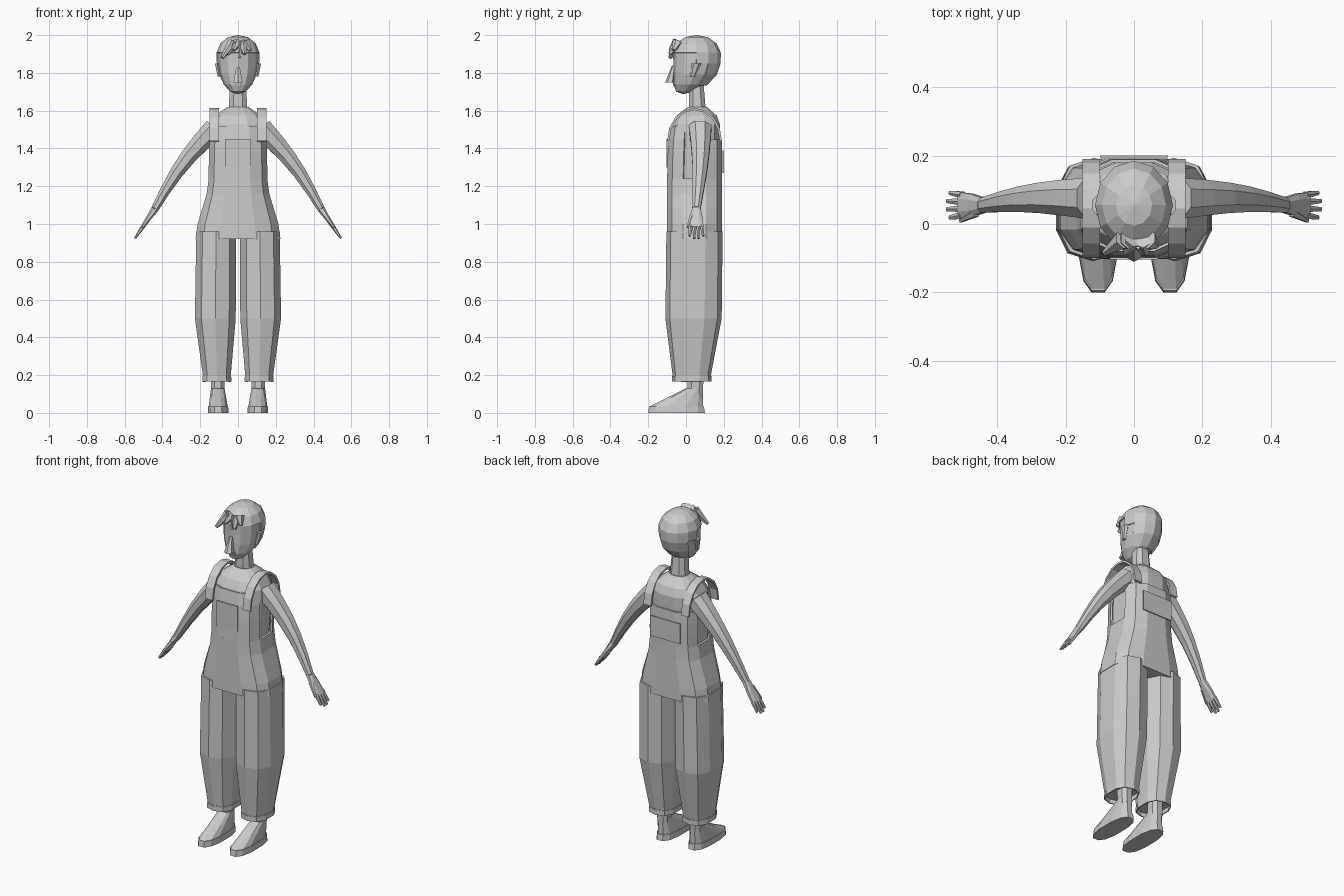
import bpy, bmesh
from math import cos, sin, pi, copysign
from mathutils import Vector

if "Cube" in bpy.data.objects:
    bpy.data.objects.remove(bpy.data.objects["Cube"])

grey = bpy.data.materials.new("plain grey")
grey.use_nodes = True
grey.diffuse_color = (.6, .6, .6, 1)
grey.node_tree.nodes["Principled BSDF"].inputs["Base Color"].default_value = grey.diffuse_color

RIGHTWARD, BACKWARD, UPWARD = Vector((1, 0, 0)), Vector((0, 1, 0)), Vector((0, 0, 1))


def finish(name, bm, mirror=False, thickness=0, keep=None):
    """Trim unwanted faces, then make the object with its modifiers."""
    if keep:
        trimmed = [face for face in bm.faces if not keep(face.calc_center_median())]
        bmesh.ops.delete(bm, geom=trimmed, context='FACES')
    bmesh.ops.recalc_face_normals(bm, faces=bm.faces)
    mesh = bpy.data.meshes.new(name)
    bm.to_mesh(mesh)
    bm.free()
    mesh.materials.append(grey)
    obj = bpy.data.objects.new(name, mesh)
    bpy.context.collection.objects.link(obj)
    if thickness:
        obj.modifiers.new("thickness", 'SOLIDIFY').thickness = thickness
    if mirror:
        obj.modifiers.new("mirror", 'MIRROR').use_mirror_merge = False


def bridge(bm, rows, closed):
    """Join matching rows of vertices with four-sided faces."""
    for low, high in zip(rows, rows[1:]):
        for i in range(0 if closed else 1, len(low)):
            bm.faces.new((low[i - 1], low[i], high[i], high[i - 1]))


def tube(name, start, end, size, end_size, steps=1, blend=lambda t: t, across=None,
         bend=(0, 0, 0), sides=12, power=2.5, caps=True, **options):
    """Rounded-square tube; rings stay level unless an across direction tilts them."""
    start, end, bend = Vector(start), Vector(end), Vector(bend)
    u, v = RIGHTWARD, BACKWARD
    if across:
        axis = (end - start).normalized()
        u = (across - axis * axis.dot(across)).normalized()
        v = axis.cross(u)
    bm = bmesh.new()
    rows = []
    for step in range(steps + 1):
        t = step / steps
        centre = start.lerp(end, t) + bend * sin(pi * t)
        radius = Vector(size).lerp(Vector(end_size), blend(t))
        row = []
        for i in range(sides):
            angle = 2 * pi * (i + .5) / sides
            a, b = (copysign(abs(w / cos(pi / sides)) ** (2 / power), w)
                    for w in (cos(angle), sin(angle)))
            row.append(bm.verts.new(centre + u * radius.x * a + v * radius.y * b))
        rows.append(row)
    bridge(bm, rows, closed=True)
    if caps:
        bm.faces.new(rows[0])
        bm.faces.new(rows[-1])
    finish(name, bm, **options)


def band(name, path, left, right, thickness, mirror=False):
    """Flat band of constant width following (y, z) points."""
    bm = bmesh.new()
    rows = [[bm.verts.new((x, y, z)) for x in (left, right)] for y, z in path]
    bridge(bm, rows, closed=False)
    finish(name, bm, mirror, thickness)


def skull(name, grow, **options):
    """Ball with a broad crown and a chin drawn forward and down."""
    bm = bmesh.new()
    bmesh.ops.create_uvsphere(bm, u_segments=12, v_segments=8, radius=1)
    for vert in bm.verts:
        x, y, z = vert.co
        crown, chin = 1 + max(z, 0) / 4, max(-z, 0) ** 2
        shape = Vector((x * crown * .107, y * crown * .122, z * .143)) * grow
        vert.co = shape + Vector((0, .055 - .07 * chin, 1.85 - .02 * chin))
    finish(name, bm, **options)


def smooth(t):
    return t * t * (3 - 2 * t)


# Shirt, shoulders and neck
chest = (.15, .13)
tube("shirt", (0, .045, 1.2), (0, .05, 1.48), (.14, .13), chest, steps=2)
tube("shoulders", (0, .05, 1.48), (0, .06, 1.62), chest, (.055, .05), 3, lambda t: t ** 3)
tube("neck", (0, .06, 1.6), (0, .055, 1.74), (.05, .045), (.042, .038), sides=8)

# Overalls: full hips, then a bib left open at the sides
waist = (.155, .145)
tube("overalls_hips", (0, .045, .92), (0, .045, 1.24), (.225, .147), waist,
     steps=4, blend=smooth, power=3)
tube("overalls_bib", (0, .045, 1.23), (0, .05, 1.52), waist, (.14, .13), steps=4,
     blend=lambda t: t ** 4, power=3, caps=False, thickness=.01,
     keep=lambda c: c.y < -.03 or (c.y > .1 and c.z < 1.42))

# Straps arch over the shoulders; pockets are thin plates
arch = [pi * i / 8 for i in range(9)]
band("shoulder_strap", [(.045 - .145 * cos(a), 1.44 + .175 * sin(a)) for a in arch],
     .1, .15, .012, mirror=True)
band("front_pocket", [(-.104, 1.3), (-.104, 1.45)], -.07, .07, .006)
band("back_pocket", [(.194, 1.27), (.194, 1.39)], -.1, .1, .006)

# Trouser legs with an open cuff
knee = (.108, .143)
tube("upper_trouser_leg", (.12, .04, .5), (.116, .045, .96), knee, (.105, .143),
     steps=2, sides=10, mirror=True)
tube("lower_trouser_leg", (.112, .03, .19), (.12, .04, .5), (.073, .096), knee,
     sides=10, mirror=True)
tube("trouser_cuff", (.112, .03, .165), (.112, .03, .195), (.077, .1), (.076, .1),
     sides=10, caps=False, thickness=.006, mirror=True)

# Feet: flat sole, with the shoe sloping back up to the ankle
tube("shoe_sole", (.105, -.05, 0), (.105, -.05, .035), (.055, .15), (.053, .145), mirror=True)
tube("shoe_upper", (.105, -.05, .035), (.107, .045, .13), (.05, .14), (.036, .045),
     steps=2, mirror=True)
tube("ankle", (.107, .05, .1), (.11, .05, .3), (.034, .04), (.04, .045), sides=8, mirror=True)

# Arms, palms, fingers and thumbs
shoulder, wrist = Vector((.12, .075, 1.51)), Vector((.44, .055, 1.08))
reach = Vector((.56, 0, -.83))
limb = dict(across=BACKWARD, mirror=True)
tube("arm", shoulder, wrist, (.06, .058), (.022, .02), steps=5, bend=(.015, .01, .02),
     sides=8, power=2.2, **limb)
knuckles = wrist + reach * .12
tube("palm", wrist, knuckles, (.022, .02), (.038, .011), 2, lambda t: t ** .5, sides=8, **limb)
for i in range(4):
    spread = i - 1.5
    root = knuckles + BACKWARD * spread * .02 - reach * .01
    tip = root + reach * (.08 - .007 * spread ** 2) + BACKWARD * spread * .004
    tube(f"finger_{i + 1}", root, tip, (.01, .01), (.006, .005), sides=6, **limb)
thumb_root = wrist + reach * .04 - BACKWARD * .02
tube("thumb", thumb_root, thumb_root + reach * .08 - BACKWARD * .025, (.014, .012),
     (.006, .005), sides=6, **limb)

# Head and face
skull("head", 1)
tube("nose", (0, -.085, 1.75), (0, -.065, 1.84), (.024, .022), (.008, .008),
     steps=2, blend=smooth, sides=6, power=2)
tube("mouth", (0, -.055, 1.73), (0, -.06, 1.755), (.026, .012), (.02, .012), sides=8)
tube("ear", (.1, .035, 1.78), (.11, .055, 1.85), (.008, .012), (.012, .024),
     steps=2, sides=6, power=2, mirror=True)

# Hair: a cap cut away over the face, and a fringe swept to the right
skull("hair_cap", 1.05, thickness=.01,
      keep=lambda c: c.z > 1.92 or c.y > .1 or (c.y > .06 and c.z > 1.86))
for i in range(6):
    sweep = i / 5
    top = Vector((.07 * sweep - .03, -.045, 1.96))
    tip = Vector((.15 * sweep - .085, -.085 + .02 * (i % 2), 1.88 + .02 * (i % 3)))
    tube(f"hair_lock_{i + 1}", top, tip, (.024, .026), (.008, .008),
         across=RIGHTWARD, sides=6, power=2)
